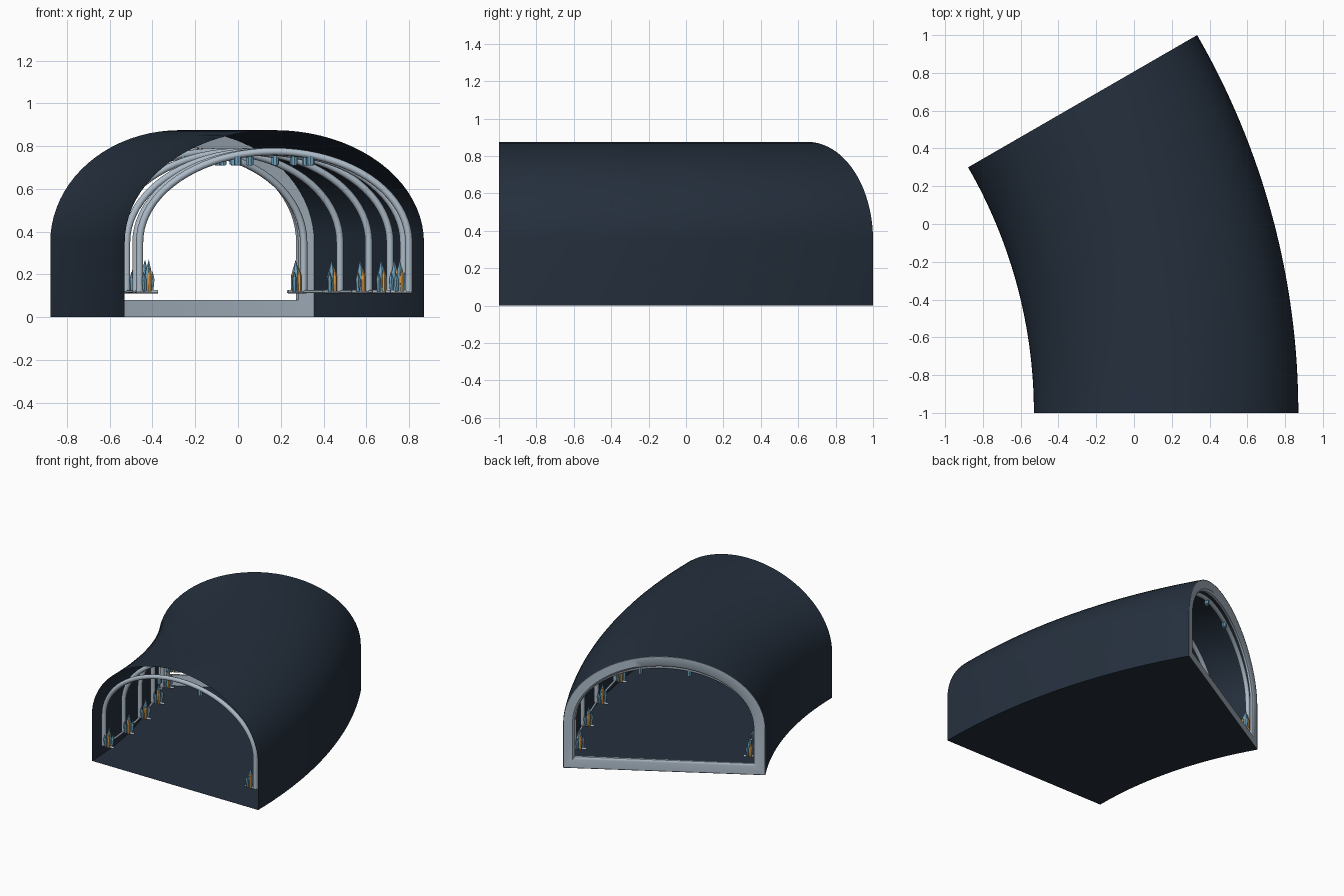
import bpy, bmesh, math
from mathutils import Matrix, Vector

cube = bpy.data.objects.get("Cube")
if cube:
    bpy.data.objects.remove(cube)

# Bend layout: arc centre, centreline radius, total turn
CX, CY, MID, TURN = -3.13, -1.0, 3.3, math.radians(30)
HALF, WALL, TOP = 0.7, 0.35, 0.875


def material(name, rgb):
    m = bpy.data.materials.new(name)
    m.use_nodes = True
    m.diffuse_color = (*rgb, 1)
    m.node_tree.nodes["Principled BSDF"].inputs["Base Color"].default_value = (*rgb, 1)
    return m


NAVY = material("dark navy", (0.018, 0.029, 0.047))
STEEL = material("pale steel", (0.42, 0.50, 0.58))
BLUE = material("crystal blue", (0.16, 0.37, 0.52))
AMBER = material("amber", (0.70, 0.33, 0.06))


def place(angle, offset, z):
    """Point at a bend angle, sideways offset from the centreline and height."""
    r = MID + offset
    return Vector((CX + r * math.cos(angle), CY + r * math.sin(angle), z))


def frame(angle, offset, z):
    return Matrix.Translation(place(angle, offset, z)) @ Matrix.Rotation(angle, 4, "Z")


def arch(half, base, spring, top, steps=40):
    """Straight legs with an elliptical crown, from right foot to left foot."""
    pts = [(half, base)]
    for i in range(steps + 1):
        a = math.pi * i / steps
        pts.append((half * math.cos(a), spring + (top - spring) * math.sin(a)))
    return pts + [(-half, base)]


def finish(name, bm, mats, smooth=True):
    bmesh.ops.recalc_face_normals(bm, faces=bm.faces)
    mesh = bpy.data.meshes.new(name)
    bm.to_mesh(mesh)
    bm.free()
    for m in mats:
        mesh.materials.append(m)
    ob = bpy.data.objects.new(name, mesh)
    bpy.context.collection.objects.link(ob)
    if smooth:
        activate(ob)
        bpy.ops.object.shade_smooth_by_angle(angle=math.radians(40))
    return ob


def activate(ob):
    bpy.ops.object.select_all(action="DESELECT")
    ob.select_set(True)
    bpy.context.view_layer.objects.active = ob


def loft(name, loops, mat, closed=False):
    """Bridge a series of closed cross-section loops."""
    bm = bmesh.new()
    rings = [[bm.verts.new(p) for p in loop] for loop in loops]
    pairs = list(zip(rings, rings[1:]))
    if closed:
        pairs.append((rings[-1], rings[0]))
    for a, b in pairs:
        n = len(a)
        for i in range(n):
            j = (i + 1) % n
            bm.faces.new((a[i], a[j], b[j], b[i]))
    return finish(name, bm, [mat])


def tubes(name, paths, radius, mat):
    cu = bpy.data.curves.new(name, "CURVE")
    cu.dimensions = "3D"
    cu.bevel_depth = radius
    cu.bevel_resolution = 2
    cu.use_fill_caps = True
    for path in paths:
        sp = cu.splines.new("POLY")
        sp.points.add(len(path) - 1)
        for p, co in zip(sp.points, path):
            p.co = (*co, 1)
    cu.materials.append(mat)
    ob = bpy.data.objects.new(name, cu)
    bpy.context.collection.objects.link(ob)
    activate(ob)
    bpy.ops.object.convert(target="MESH")
    bpy.ops.object.shade_smooth_by_angle(angle=math.radians(50))


# Tunnel shell with floor, open at both ends
section = arch(HALF, 0, WALL, TOP)
loft("tunnel_shell",
     [[place(TURN * k / 32, x, z) for x, z in section] for k in range(33)], NAVY)

# Pale frame lining the far end: (inset, setback) steps round its section
rim_steps = [(0.002, 0), (0.065, 0), (0.08, 0.012), (0.08, 0.03), (0.002, 0.04)]
loft("end_frame",
     [[place(TURN - back / MID, x, z)
       for x, z in arch(HALF - inset, inset, WALL, TOP - inset)]
      for inset, back in rim_steps], STEEL, closed=True)

# Ribs, side rails and little feet
RIB_HALF, FOOT, RIB_TOP = 0.63, 0.12, 0.775
stations = [math.radians(1 + 5.6 * k) for k in range(6)]
tubes("arch_ribs",
      [[place(a, x, z) for x, z in arch(RIB_HALF, FOOT, WALL, RIB_TOP)] for a in stations],
      0.017, STEEL)
tubes("side_rails",
      [[place(stations[0] + (stations[-1] - stations[0]) * k / 24, s * RIB_HALF, FOOT)
        for k in range(25)] for s in (-1, 1)], 0.007, STEEL)
tubes("rib_feet",
      [[place(a, s * (RIB_HALF + 0.015), FOOT), place(a, s * (RIB_HALF - 0.085), FOOT)]
       for a in stations for s in (-1, 1)], 0.008, STEEL)


def crystal(bm, base, radius, height, lean, mat):
    """Six-sided shaft with a pointed tip."""
    m = base @ Matrix.Rotation(lean[0], 4, "X") @ Matrix.Rotation(lean[1], 4, "Y")
    shaft = height * 0.6
    for r1, r2, z, h in ((radius * 0.8, radius, 0, shaft), (radius, 0, shaft, height - shaft)):
        made = bmesh.ops.create_cone(bm, segments=6, radius1=r1, radius2=r2, depth=h,
                                     cap_ends=False,
                                     matrix=m @ Matrix.Translation((0, 0, z + h / 2)))
        for f in {f for v in made["verts"] for f in v.link_faces}:
            f.material_index = mat


# Crystal clusters at the foot of each rib
bm = bmesh.new()
for a in stations:
    for s in (-1, 1):
        spot = frame(a, s * (RIB_HALF - 0.04), FOOT)
        crystal(bm, spot, 0.017, 0.15, (0, -s * 0.02), 0)
        for t in (-1, 1):
            shift = Matrix.Translation((t * 0.016, t * 0.012, 0))
            crystal(bm, spot @ shift, 0.012, 0.095, (-t * 0.1, t * 0.06), 0)
            shift = Matrix.Translation((-t * 0.008, t * 0.018, 0))
            crystal(bm, spot @ shift, 0.011, 0.115, (t * 0.05, 0), 1)
finish("crystal_clusters", bm, [BLUE, AMBER], smooth=False)

# Small lamps hanging either side of each rib crown
bm = bmesh.new()
for a in stations:
    for s in (-1, 1):
        for r, h, z in ((0.018, 0.04, 0.735), (0.013, 0.012, 0.715)):
            bmesh.ops.create_cone(bm, segments=8, radius1=r, radius2=r, depth=h,
                                  cap_ends=True, matrix=frame(a, s * 0.17, z))
finish("hanging_lamps", bm, [BLUE], smooth=False)
